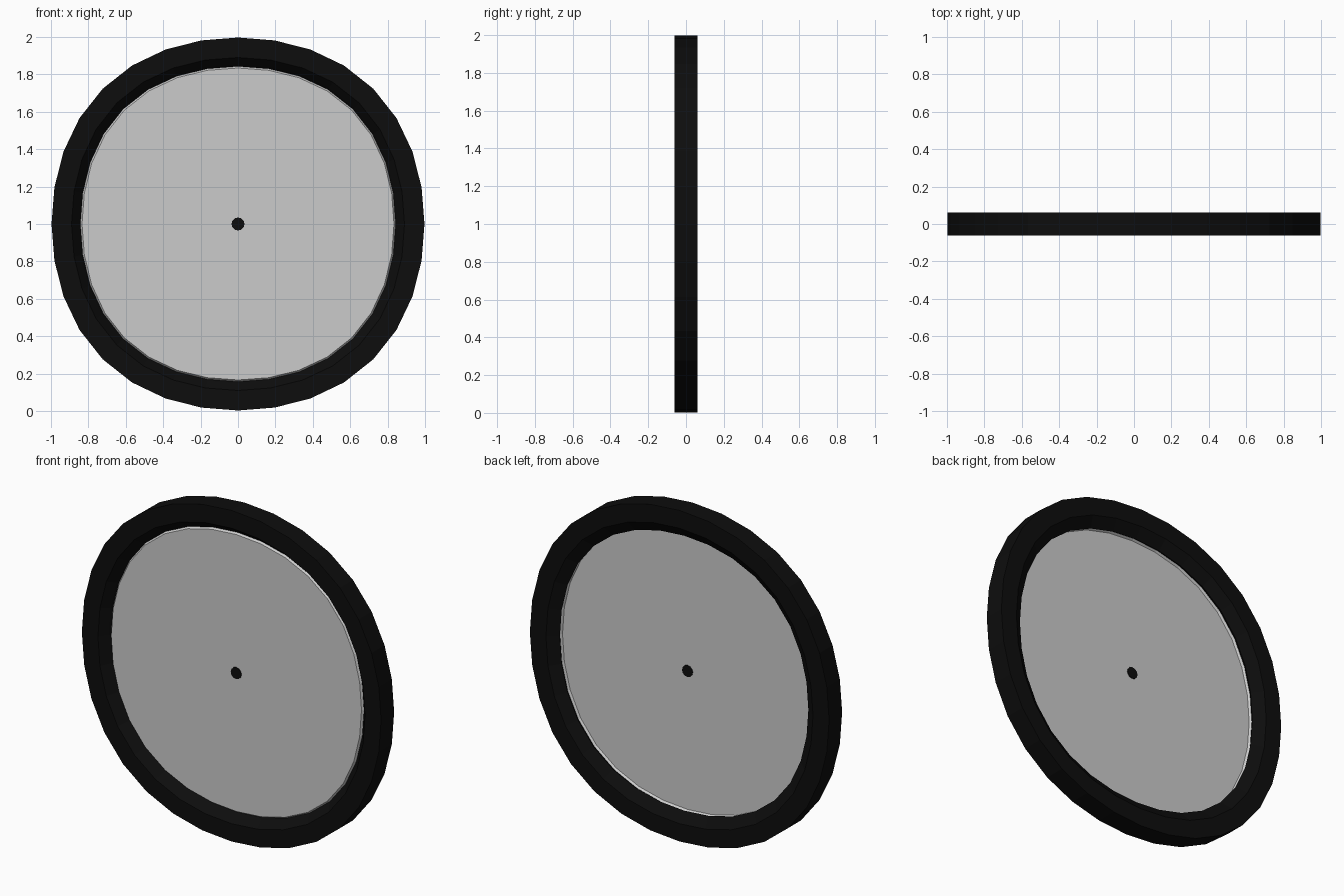
import bpy, bmesh, math

if "Cube" in bpy.data.objects:
    bpy.data.objects.remove(bpy.data.objects["Cube"])

SIDES = 32
CENTRE_Z = 1.0

black = bpy.data.materials.new("black_rubber")
black.diffuse_color = (0.004, 0.004, 0.004, 1)
black.use_nodes = True
black.node_tree.nodes["Principled BSDF"].inputs["Base Color"].default_value = black.diffuse_color


def ring_point(r, y, i, n, bulge):
    a = 2 * math.pi * i / n
    rr = r + bulge * math.sin(2 * a) ** 2
    return (rr * math.cos(a), y, CENTRE_Z + rr * math.sin(a))


def lathe(name, profile, n=SIDES, closed=False, cap_start=False, cap_end=False,
          bulge=0.026, mat=None):
    """Sweep (radius, y) points around the wheel axis, bulging on the diagonals."""
    bm = bmesh.new()
    rings = [[bm.verts.new(ring_point(r, y, i, n, bulge)) for i in range(n)]
             for r, y in profile]
    pairs = list(zip(rings, rings[1:]))
    if closed:
        pairs.append((rings[-1], rings[0]))
    for a, b in pairs:
        for i in range(n):
            j = (i + 1) % n
            bm.faces.new((a[i], a[j], b[j], b[i]))
    if cap_start:
        bm.faces.new(rings[0])
    if cap_end:
        bm.faces.new(rings[-1])
    bmesh.ops.recalc_face_normals(bm, faces=bm.faces)
    mesh = bpy.data.meshes.new(name)
    bm.to_mesh(mesh)
    bm.free()
    ob = bpy.data.objects.new(name, mesh)
    bpy.context.collection.objects.link(ob)
    if mat:
        mesh.materials.append(mat)
    return ob


# Tyre: flat tread and side walls, tapering to the inner edge
lathe("tyre", [(0.997, -0.062), (0.997, 0.062), (0.89, 0.062), (0.828, 0.018),
               (0.85, -0.015), (0.89, -0.062)], closed=True, mat=black)

# Shallow dished wheel disc, its rim turned back into the tyre
lathe("wheel_disc", [(0.834, -0.016), (0.86, 0.02)], cap_start=True)

# Small hub pin showing on both faces
lathe("hub", [(0.035, -0.02), (0.035, -0.012)], n=12, bulge=0,
      cap_start=True, cap_end=True, mat=black)
